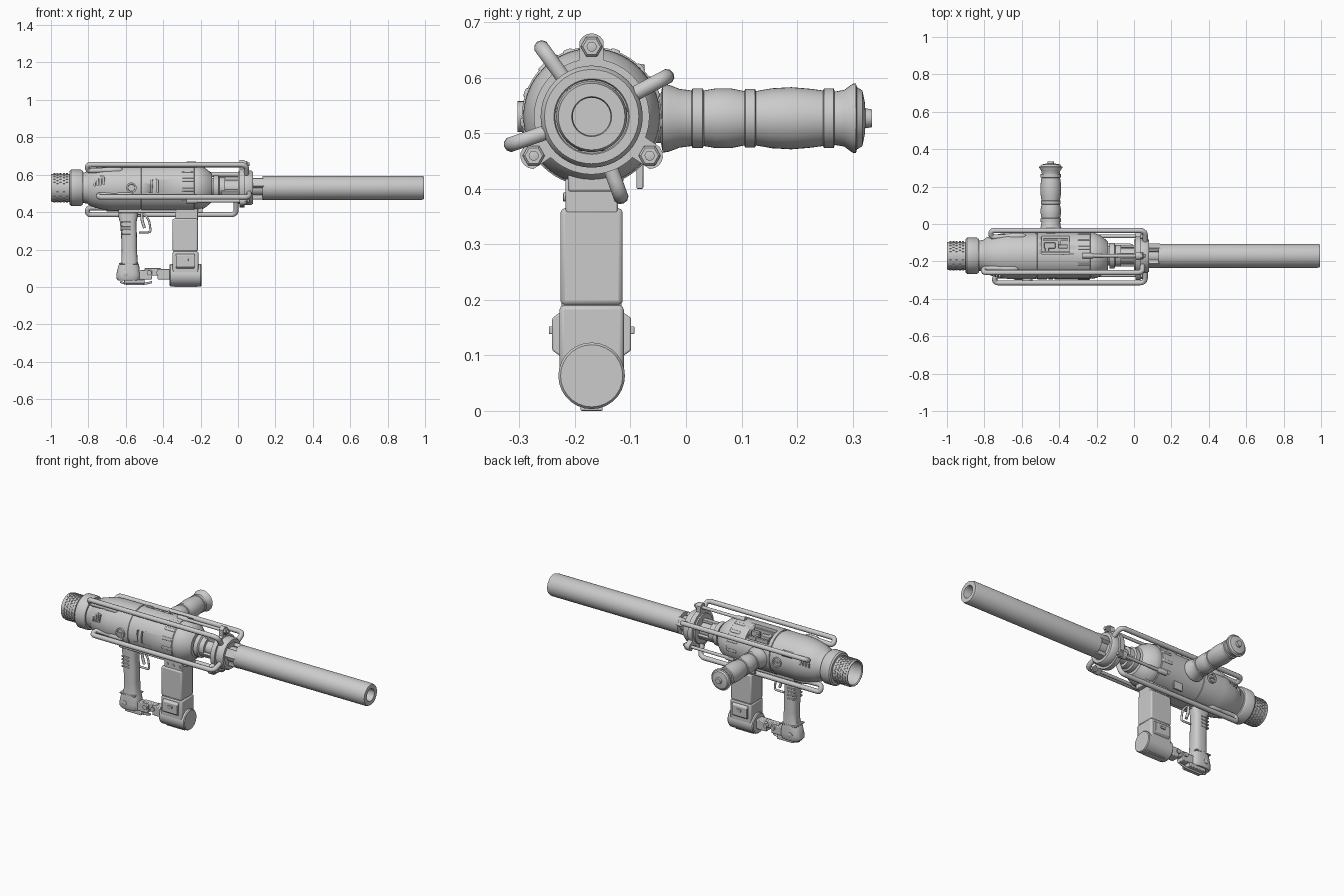
import bpy, bmesh
from math import sin, cos, pi, radians, sqrt
from mathutils import Matrix, Vector

if "Cube" in bpy.data.objects:
    bpy.data.objects.remove(bpy.data.objects["Cube"])

CY, CZ = -0.17, 0.53          # main bore axis


def finish(name, bm, bevel=0, angle=35):
    bmesh.ops.recalc_face_normals(bm, faces=bm.faces)
    me = bpy.data.meshes.new(name)
    bm.to_mesh(me)
    bm.free()
    ob = bpy.data.objects.new(name, me)
    bpy.context.collection.objects.link(ob)
    bpy.ops.object.select_all(action='DESELECT')
    bpy.context.view_layer.objects.active = ob
    ob.select_set(True)
    bpy.ops.object.shade_smooth_by_angle(angle=radians(angle))
    if bevel:
        m = ob.modifiers.new("bevel", 'BEVEL')
        m.width, m.segments = bevel, 2
        m.limit_method = 'ANGLE'
    return ob


def skin(bm, rings):
    for a, b in zip(rings, rings[1:]):
        n = len(a)
        for i in range(n):
            bm.faces.new((a[i], a[(i + 1) % n], b[(i + 1) % n], b[i]))


def lathe(name, prof, loc=(0, CY, CZ), rot=None, n=40):
    """Spin (x, radius) points about local x."""
    bm = bmesh.new()
    rings = [[bm.verts.new((x, r * cos(2 * pi * i / n), r * sin(2 * pi * i / n)))
              for i in range(n)] for x, r in prof]
    skin(bm, rings)
    bmesh.ops.remove_doubles(bm, verts=bm.verts, dist=1e-5)
    bm.transform(Matrix.Translation(loc) @ (rot or Matrix()))
    return finish(name, bm)


def add_box(bm, c, s, rx=0):
    m = Matrix.Translation(c) @ Matrix.Rotation(rx, 4, 'X') @ Matrix.Diagonal((*s, 1))
    bmesh.ops.create_cube(bm, size=1, matrix=m)


def box(name, x0, x1, z0, z1, w, y=CY, bevel=0.004):
    bm = bmesh.new()
    add_box(bm, ((x0 + x1) / 2, y, (z0 + z1) / 2), (x1 - x0, w, z1 - z0))
    return finish(name, bm, bevel)


def loft(name, secs, n=28, p=0.7):
    """Rounded sections (z, centre x, half x, half y)."""
    bm = bmesh.new()
    se = lambda v: abs(v) ** p * (1 if v >= 0 else -1)
    rings = [[bm.verts.new((cx + hx * se(cos(2 * pi * i / n)), CY + hy * se(sin(2 * pi * i / n)), z))
              for i in range(n)] for z, cx, hx, hy in secs]
    skin(bm, rings)
    bm.faces.new(rings[0])
    bm.faces.new(rings[-1])
    return finish(name, bm)


def tube(name, pts, r, fillet=0.03):
    pts = [Vector(p) for p in pts]
    path = [pts[0]]
    for a, b, c in zip(pts, pts[1:], pts[2:]):
        f = min(fillet, (a - b).length * .49, (c - b).length * .49)
        p, q = b + (a - b).normalized() * f, b + (c - b).normalized() * f
        path += [p * (1 - t) ** 2 + b * 2 * t * (1 - t) + q * t * t for t in (0, .2, .4, .6, .8, 1)]
    path.append(pts[-1])
    cu = bpy.data.curves.new(name, 'CURVE')
    cu.dimensions, cu.bevel_depth, cu.bevel_resolution, cu.use_fill_caps = '3D', r, 3, True
    sp = cu.splines.new('POLY')
    sp.points.add(len(path) - 1)
    for s, v in zip(sp.points, path):
        s.co = (*v, 1)
    ob = bpy.data.objects.new(name, cu)
    bpy.context.collection.objects.link(ob)
    bpy.ops.object.select_all(action='DESELECT')
    bpy.context.view_layer.objects.active = ob
    ob.select_set(True)
    bpy.ops.object.convert(target='MESH')
    bpy.ops.object.shade_smooth_by_angle(angle=radians(50))


def polar(x, r, deg):
    return (x, CY + r * cos(radians(deg)), CZ + r * sin(radians(deg)))


# barrel, hollow at the muzzle
lathe("barrel", [(.13, .04), (.13, .064), (.982, .064), (.995, .06), (.995, .036), (.985, .034), (.7, .034), (.7, 0)])
lathe("barrel_neck", [(-.2, .052), (-.1, .052), (-.1, .042), (.14, .042)])
lathe("neck_ring", [(-.13, .0), (-.13, .068), (-.105, .068), (-.1, .058), (-.07, .058), (-.07, 0)])

# barrel shell fingers bridging the notch
bm = bmesh.new()
for a in (0, 120, 240):
    add_box(bm, polar(.1, .05, a - 90), (.08, .05, .024), radians(a))
    add_box(bm, polar(-.04, .052, a - 30), (.1, .03, .016), radians(a - 120))
finish("neck_fingers", bm, .003)

# receiver body with panel grooves
body = lathe("body", [(-.83, 0), (-.83, .08), (-.805, .085), (-.79, .098), (-.74, .113), (-.69, .122), (-.66, .124),
                      (-.525, .124), (-.523, .121), (-.518, .121), (-.516, .126), (-.235, .126), (-.232, .122),
                      (-.227, .122), (-.224, .123), (-.2, .118), (-.175, .106), (-.155, .09), (-.14, .075), (-.14, 0)], n=56)
bm = bmesh.new()
add_box(bm, (-.42, -.105, .655), (.15, .11, .11))
for i in range(4):
    for s in (-1, 1):
        add_box(bm, (-.765 + i * .016, CY + s * .118, .57), (.008, .05, .06 - .006 * i))
add_box(bm, (-.46, CY - .125, .54), (.008, .03, .07))
add_box(bm, (-.43, CY - .125, .54), (.008, .03, .07))
cutter = finish("body_cutter", bm)
cutter.hide_render = True
cutter.hide_viewport = True
mod = body.modifiers.new("cuts", 'BOOLEAN')
mod.object, mod.operation, mod.solver = cutter, 'DIFFERENCE', 'EXACT'

# mechanism inside the ejection port
bm = bmesh.new()
for x, y, l, w, h in ((-.42, -.15, .14, .012, .04), (-.45, -.115, .06, .03, .03), (-.38, -.12, .05, .02, .036),
                      (-.42, -.085, .13, .014, .02), (-.465, -.14, .02, .03, .03), (-.4, -.1, .015, .05, .025)):
    add_box(bm, (x, y, .6 + h / 2), (l, w, h))
finish("port_mechanism", bm, .002)

# raised vents round the front of the body
bm = bmesh.new()
for a in (-30, -5, 20, 45, 70, 110, 135, 160, 185, 210):
    add_box(bm, polar(-.268, .124, a), (.065, .01, .018), radians(a))
finish("body_vents", bm, .004)

# rear collar and open knurled tube
lathe("rear_collar", [(-.9, .07), (-.9, .09), (-.892, .097), (-.84, .097), (-.83, .09), (-.83, .06)])
lathe("rear_tube", [(-.85, .0), (-.85, .066), (-.995, .066), (-1, .07), (-1, .074), (-.99, .075), (-.89, .075)])
bm = bmesh.new()
for j in range(5):
    for i in range(26):
        a = (i + .5 * (j % 2)) * 360 / 26
        add_box(bm, polar(-.982 + j * .017, .075, a), (.011, .006, .012), radians(a))
finish("tube_knurling", bm)

# lobed flange, bolts and front collar
LOBES = (90, 214, 326)
bm = bmesh.new()
rings = [[], []]
for i in range(120):
    r = .104
    for L in LOBES:
        d = radians((i * 3 - L + 180) % 360 - 180)
        k = .024 ** 2 - (.126 * sin(d)) ** 2
        if abs(d) < 1 and k > 0:
            r = max(r, .126 * cos(d) + sqrt(k))
    for ring, x in zip(rings, (.008, .036)):
        ring.append(bm.verts.new(polar(x, r, i * 3)))
skin(bm, rings)
for ring in rings:
    bm.faces.new(ring)
finish("lobed_flange", bm)
lathe("front_collar", [(.0, .0), (.0, .086), (.036, .092), (.07, .092), (.08, .085), (.08, .068), (.075, .066), (.075, 0)])
for L in LOBES:
    y, z = polar(0, .126, L)[1:]
    lathe("flange_bolt", [(-.26, 0), (-.26, .009), (.06, .009), (.062, 0)], (0, y, z), n=14)
    lathe("flange_nut", [(.03, 0), (.03, .02), (.046, .02), (.05, .016), (.05, 0)], (0, y, z), n=6)
    lathe("bolt_anchor", [(-.275, 0), (-.275, .014), (-.225, .014), (-.215, .01), (-.215, 0)], (0, y, z), n=16)

# four guard rods hooked into the body
for a, x0, x1 in ((126, -.805, .045), (28, -.765, .06), (199, -.745, .06), (290, -.805, -.01)):
    tube("guard_rod", [polar(x1, .08, a), polar(x1, .153, a), polar(x0, .153, a), polar(x0, .113, a),
                       polar(x0 + .17, .118, a)], .014)
    lathe("rod_sleeve", [(0, 0), (0, .015), (.01, .018), (.07, .018), (.085, .01), (.09, 0)],
          polar(x0 + .1, .117, a), n=18)

# side screws
for s in (-1, 1):
    lathe("side_screw", [(0, .028), (.134, .028), (.134, .02), (.128, .018), (.128, 0)],
          (-.57, CY, CZ), Matrix.Rotation(s * pi / 2, 4, 'Z'), n=24)
    tb = box("screw_slot_bar", -.59, -.55, .526, .534, .006, CY + s * .131, .001)

# side handle with ridges and flared end
lathe("side_handle", [(-.08, .045), (-.045, .045), (-.042, .062), (-.03, .06), (-.012, .053), (.01, .05), (.012, .054),
                      (.03, .054), (.032, .05), (.055, .054), (.08, .054), (.105, .049), (.107, .053), (.124, .053),
                      (.126, .049), (.155, .054), (.19, .056), (.225, .053), (.247, .05), (.249, .054), (.266, .054),
                      (.268, .048), (.285, .051), (.3, .062), (.306, .063), (.308, .056), (.318, .05), (.322, .03),
                      (.323, .018), (.335, .016), (.335, 0)], (-.445, 0, .527), Matrix.Rotation(pi / 2, 4, 'Z'))

# lower rail, pistol grip, trigger and guard
box("lower_rail", -.64, -.19, .395, .44, .085)
box("side_tab", -.4, -.34, .4, .45, .012, -.083, .002)
loft("pistol_grip", [(.41, -.585, .055, .036), (.37, -.588, .05, .036), (.345, -.587, .044, .036), (.28, -.583, .042, .037),
                     (.2, -.581, .041, .038), (.135, -.58, .043, .04), (.115, -.584, .055, .043),
                     (.07, -.586, .064, .045), (.045, -.586, .064, .045), (.035, -.586, .056, .04)])
bm = bmesh.new()
for i in range(4):
    add_box(bm, (-.6, CY, .345 - i * .02), (.05, .079, .008))
add_box(bm, (-.585, CY, .125), (.1, .084, .008))
finish("grip_ribs", bm, .002)
tube("trigger_guard", [(-.55, CY, .392), (-.5, CY, .39), (-.475, CY, .355), (-.466, CY, .292), (-.53, CY, .292)], .006, .015)
tube("trigger", [(-.515, CY, .41), (-.515, CY, .36), (-.5, CY, .315)], .008)
tube("grip_foot", [(-.63, CY, .028), (-.6, CY, .016), (-.5, CY, .016), (-.46, CY, .026)], .006)
box("grip_foot_plate", -.61, -.5, .018, .04, .06)
for s in (-1, 1):
    lathe("grip_screw", [(0, .014), (.047, .014), (.049, .01), (.049, 0)], (-.6, CY, .072),
          Matrix.Rotation(s * pi / 2, 4, 'Z'), n=16)

# hinged link between the grip and the magazine foot
box("link_rear", -.54, -.46, .04, .09, .05)
box("link_arm", -.5, -.41, .06, .1, .03)
box("link_front", -.43, -.36, .04, .095, .055)
for x in (-.475, -.425):
    lathe("link_pin", [(-.034, 0), (-.034, .013), (.034, .013), (.034, 0)], (x, CY, .075),
          Matrix.Rotation(pi / 2, 4, 'Z'), n=16)

# magazine
box("magazine_collar", -.335, -.215, .355, .42, .095)
box("magazine", -.35, -.215, .19, .365, .112, bevel=.008)
box("magazine_band", -.345, -.22, .185, .2, .108, bevel=.002)
box("magazine_base", -.35, -.212, .06, .19, .116, bevel=.008)
lathe("magazine_foot", [(-.365, 0), (-.365, .056), (-.36, .06), (-.2, .06), (-.195, .056), (-.195, 0)], (0, CY, .063), n=28)
box("foot_pad", -.34, -.22, .0, .01, .04, bevel=.002)
for s in (-1, 1):
    bm = bmesh.new()
    add_box(bm, (-.282, CY + s * .06, .138), (.1, .022, .09))
    for v in bm.verts:
        if abs(v.co.y - CY) > .06:
            v.co.z = .138 + (v.co.z - .138) * .65
    finish("magazine_side_pad", bm, .003)
    box("magazine_latch", -.295, -.265, .138, .152, .012, CY + s * .071, .002)
    for x in (-.315, -.275, -.235):
        lathe("collar_rivet", [(0, .008), (.051, .008), (.052, 0)], (x, CY, .385),
              Matrix.Rotation(s * pi / 2, 4, 'Z'), n=12)
